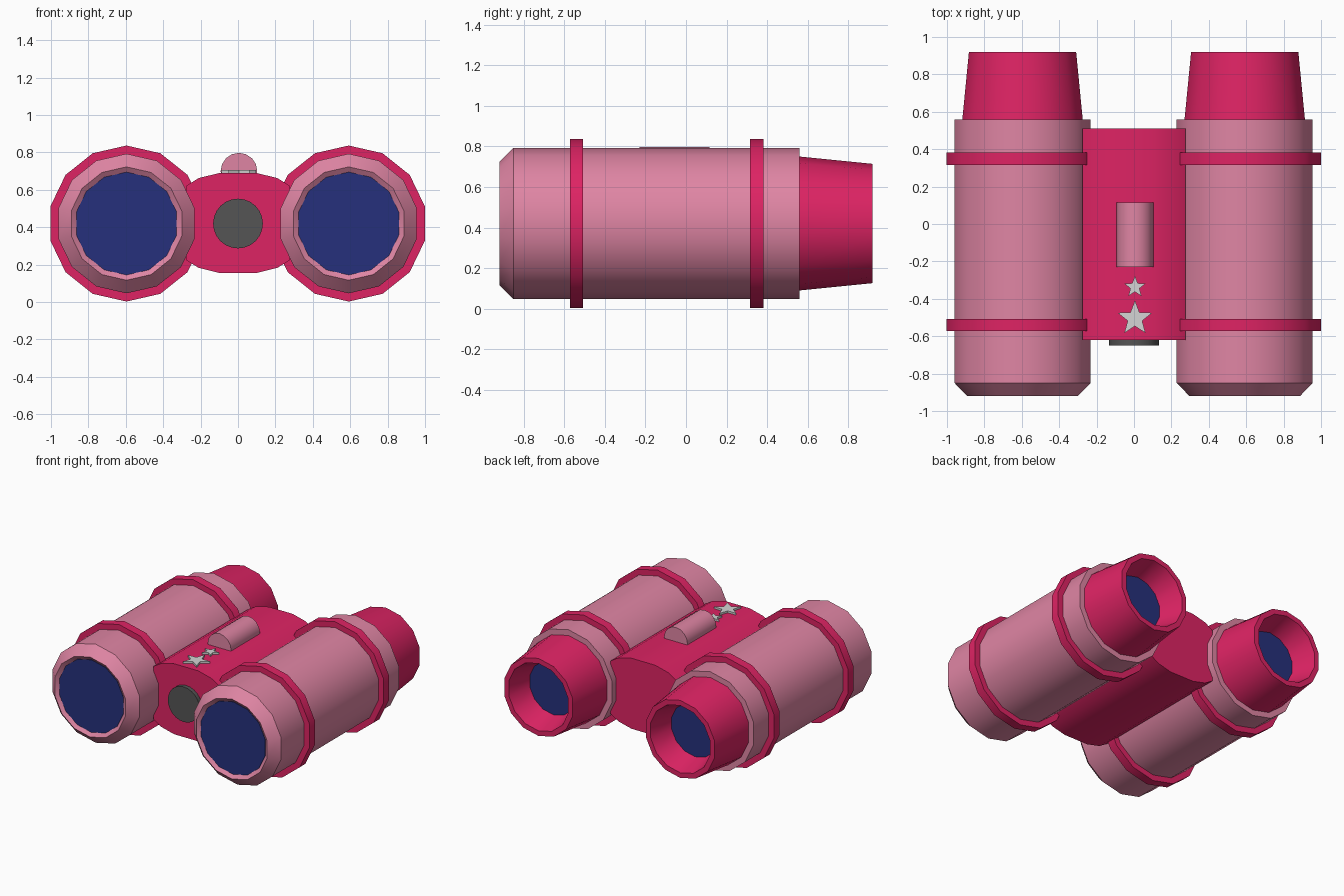
import bpy, bmesh, math

cube = bpy.data.objects.get("Cube")
if cube:
    bpy.data.objects.remove(cube, do_unlink=True)


def material(name, rgb):
    m = bpy.data.materials.new(name)
    m.use_nodes = True
    m.diffuse_color = (*rgb, 1)
    m.node_tree.nodes["Principled BSDF"].inputs["Base Color"].default_value = (*rgb, 1)
    return m


PINK = material("soft pink", (0.74, 0.235, 0.37))
RED = material("raspberry", (0.73, 0.017, 0.127))
BLUE = material("lens blue", (0.019, 0.03, 0.2))
GREY = material("dark grey", (0.09, 0.09, 0.09))
SILVER = material("silver", (0.66, 0.66, 0.66))


def finish(name, bm, mat, location):
    bmesh.ops.recalc_face_normals(bm, faces=bm.faces)
    mesh = bpy.data.meshes.new(name)
    bm.to_mesh(mesh)
    bm.free()
    mesh.materials.append(mat)
    obj = bpy.data.objects.new(name, mesh)
    obj.location = location
    bpy.context.collection.objects.link(obj)
    bpy.ops.object.select_all(action="DESELECT")
    obj.select_set(True)
    bpy.context.view_layer.objects.active = obj
    bpy.ops.object.shade_smooth_by_angle()
    return obj


def loft(name, loops, mat, location=(0, 0, 0)):
    """Skin a stack of equal-length loops and cap both ends."""
    bm = bmesh.new()
    rings = [[bm.verts.new(p) for p in loop] for loop in loops]
    n = len(rings[0])
    for a, b in zip(rings, rings[1:]):
        for i in range(n):
            j = (i + 1) % n
            bm.faces.new((a[i], a[j], b[j], b[i]))
    bm.faces.new(rings[0])
    bm.faces.new(rings[-1][::-1])
    return finish(name, bm, mat, location)


def turned(name, profile, mat, x, z, sides=14):
    """Turn a (radius, y) profile about a lengthwise axis."""
    angles = [math.pi / 2 + math.tau * i / sides for i in range(sides)]
    loops = [[(r * math.cos(a), y, r * math.sin(a)) for a in angles] for r, y in profile]
    return loft(name, loops, mat, (x, 0, z))


def star(name, radius, y):
    outline = []
    for i in range(10):
        r = radius if i % 2 == 0 else radius * 0.42
        a = math.pi / 2 + math.pi * i / 5
        outline.append((r * math.cos(a), r * math.sin(a)))
    loft(name, [[(px, py, h) for px, py in outline] for h in (-0.01, 0.015)],
         SILVER, (0.005, y, AXIS + 0.27))


AXIS = 0.42

# Two barrels with their bands, eyepieces and lenses
for side, x in (("right", -0.596), ("left", 0.592)):
    turned(side + "_barrel", [(0.275, -0.9), (0.303, -0.92), (0.373, -0.85), (0.373, 0.56)],
           PINK, x, AXIS)
    turned(side + "_front_lens", [(0.275, -0.903), (0.275, -0.895)], BLUE, x, AXIS)
    for place, y in (("front", -0.54), ("back", 0.348)):
        turned(f"{side}_{place}_band", [(0.417, y - 0.033), (0.417, y + 0.033)], RED, x, AXIS)
    turned(side + "_eyepiece", [(0.331, 0.55), (0.294, 0.92), (0.255, 0.92), (0.2, 0.74)],
           RED, x, AXIS)
    turned(side + "_eyepiece_lens", [(0.201, 0.735), (0.201, 0.743)], BLUE, x, AXIS)

# Bridge with softened corners
quarter = [(0.275, 0.2), (0.21, 0.24), (0.1, 0.267)]
top = quarter + [(-px, pz) for px, pz in reversed(quarter)]
section = top + [(-px, -pz) for px, pz in top]
loft("bridge", [[(px, y, pz) for px, pz in section] for y in (-0.62, 0.51)],
     RED, (0, 0, AXIS + 0.003))

# Front knob and top roller
turned("hinge_knob", [(0.133, -0.65), (0.133, -0.6)], GREY, 0, AXIS, 24)
turned("focus_roller", [(0.098, -0.23), (0.098, 0.115)], PINK, 0.005, 0.7, 16)

# Star ornaments
star("small_star", 0.06, -0.337)
star("large_star", 0.097, -0.505)
